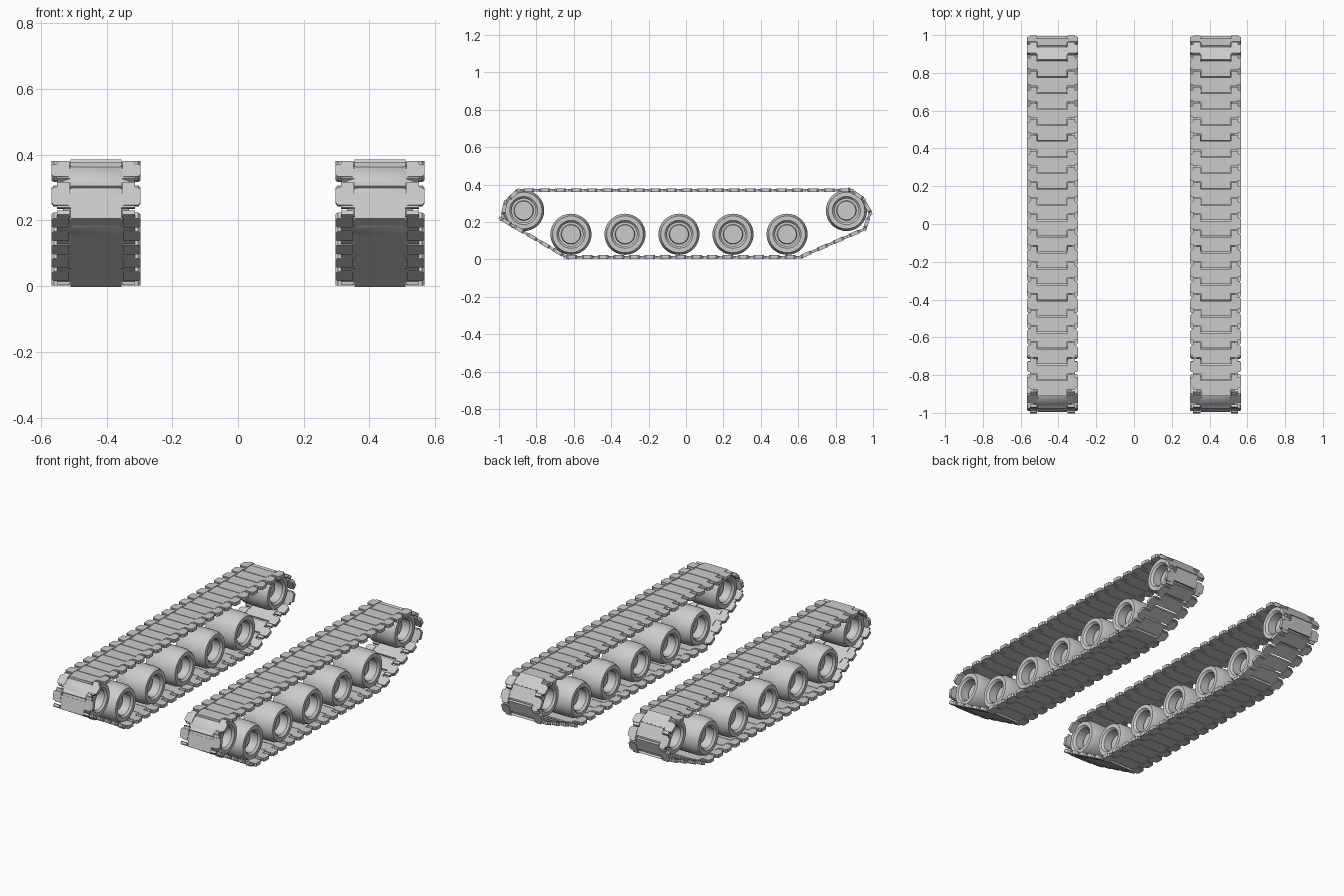
import bpy, bmesh, math
from mathutils import Matrix, Vector

if "Cube" in bpy.data.objects:
    bpy.data.objects.remove(bpy.data.objects["Cube"])

CX = 0.432      # track centre, mirrored to the other side
T = 0.007       # half thickness of a plate


def finish(name, bm, smooth=False):
    bmesh.ops.recalc_face_normals(bm, faces=bm.faces)
    me = bpy.data.meshes.new(name)
    bm.to_mesh(me)
    bm.free()
    ob = bpy.data.objects.new(name, me)
    bpy.context.collection.objects.link(ob)
    if smooth:
        bpy.ops.object.select_all(action='DESELECT')
        ob.select_set(True)
        bpy.context.view_layer.objects.active = ob
        bpy.ops.object.shade_smooth_by_angle(angle=math.radians(25))
    return ob


def extrude_outline(bm, pts, half, mat):
    # closed outline in x/y, thickened in z
    low = [bm.verts.new(mat @ Vector((x, y, -half))) for x, y in pts]
    top = [bm.verts.new(mat @ Vector((x, y, half))) for x, y in pts]
    bm.faces.new(low[::-1])
    bm.faces.new(top)
    n = len(pts)
    for i in range(n):
        bm.faces.new((low[i], low[(i + 1) % n], top[(i + 1) % n], top[i]))


# one link: plate with tongue and notch, plus a chamfered lug on each edge
W, N = 0.119, 0.078
plate = [(-W, -0.023), (-N, -0.023), (-N, -0.057), (N, -0.057), (N, -0.023), (W, -0.023),
         (W, 0.057), (N + .003, 0.057), (N + .003, 0.023), (-N - .003, 0.023),
         (-N - .003, 0.057), (-W, 0.057)]
lug = [(0.083, -0.016), (0.128, -0.016), (0.135, -0.008), (0.135, 0.032),
       (0.128, 0.040), (0.083, 0.040)]


def add_link(bm, mat):
    extrude_outline(bm, plate, T, mat)
    for s in (1, -1):
        extrude_outline(bm, [(s * x, y) for x, y in lug], T + 0.003, mat)


# track loop: corner points (y, z) and number of links to the next corner
loop = [((-0.895, 0.370), 21), ((0.880, 0.370), 1), ((0.945, 0.325), 1),
        ((0.985, 0.250), 1), ((0.955, 0.162), 4), ((0.610, 0.012), 15),
        ((-0.640, 0.012), 5), ((-0.985, 0.215), 1), ((-0.965, 0.305), 1)]

# road wheel profile, half of it: (x, radius)
half = [(0.045, 0.0), (0.045, 0.050), (0.030, 0.053), (0.030, 0.064), (0.088, 0.064),
        (0.100, 0.075), (0.100, 0.098), (0.070, 0.110)]
profile = half + [(-x, r) for x, r in reversed(half)]

wheels = [("front_wheel", -0.868, 0.261), ("rear_wheel", 0.858, 0.261)]
wheels += [(f"road_wheel_{i + 1}", -0.615 + 0.2888 * i, 0.134) for i in range(5)]

for side, s in (("right", 1), ("left", -1)):
    # track
    bm = bmesh.new()
    for i, (a, n) in enumerate(loop):
        b = loop[(i + 1) % len(loop)][0]
        a, b = Vector((0, *a)), Vector((0, *b))
        d = b - a
        rot = Matrix.Rotation(math.atan2(d.z, d.y), 4, 'X')
        for k in range(n):
            p = a + d * ((k + 0.5) / n)
            p.x = s * CX
            add_link(bm, Matrix.Translation(p) @ rot)
    finish(f"{side}_track", bm)

    # wheels
    for name, y, z in wheels:
        bm = bmesh.new()
        vs = [bm.verts.new((x, 0, r)) for x, r in profile]
        es = [bm.edges.new(e) for e in zip(vs, vs[1:])]
        bmesh.ops.spin(bm, geom=vs + es, cent=(0, 0, 0), axis=(1, 0, 0),
                       angle=math.tau, steps=32, use_merge=True)
        bmesh.ops.remove_doubles(bm, verts=bm.verts, dist=1e-5)
        ob = finish(f"{side}_{name}", bm, smooth=True)
        ob.location = (s * CX, y, z)
